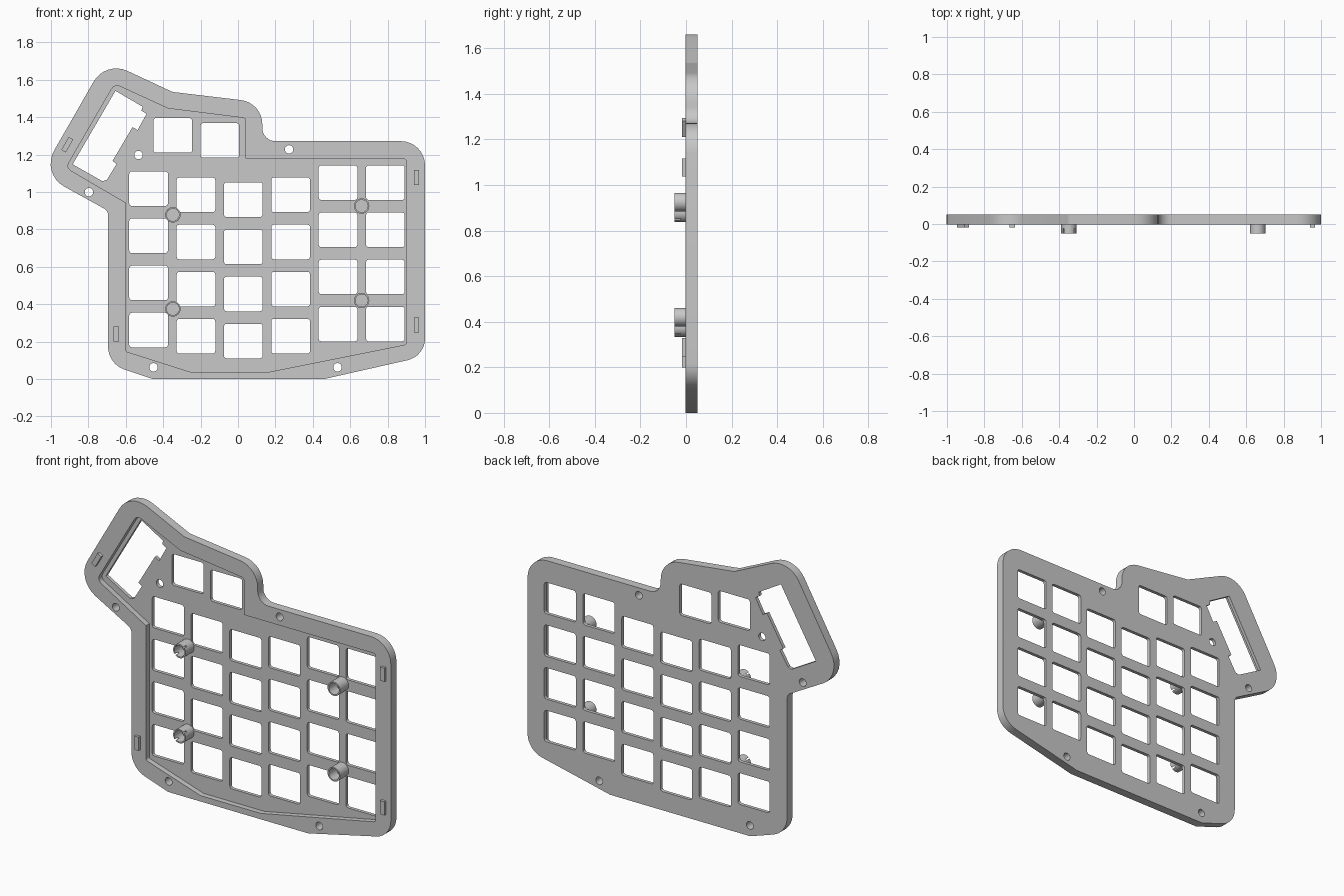
import bpy, bmesh, math
from mathutils import Vector

cube = bpy.data.objects.get("Cube")
if cube:
    bpy.data.objects.remove(cube)

FRONT, BACK = -0.002, 0.05
FLOOR = 0.03          # front surface of the recessed key plate
PEG_TIP = -0.05

grey = bpy.data.materials.new("light grey plastic")
grey.use_nodes = True
colour = (0.58, 0.58, 0.58, 1)
grey.diffuse_color = colour
grey.node_tree.nodes["Principled BSDF"].inputs["Base Color"].default_value = colour


def rounded(corners, steps=8):
    """Outline from (x, z, radius) corners, each replaced by a tangent arc."""
    pts = []
    for i, (x, z, r) in enumerate(corners):
        p = Vector((x, z))
        a = (Vector(corners[i - 1][:2]) - p).normalized()
        b = (Vector(corners[(i + 1) % len(corners)][:2]) - p).normalized()
        if r == 0:
            pts.append(p)
            continue
        half = a.angle(b) / 2
        centre = p + (a + b).normalized() * (r / math.sin(half))
        start = p + a * (r / math.tan(half)) - centre
        end = p + b * (r / math.tan(half)) - centre
        sweep = start.angle_signed(end)
        for k in range(steps + 1):
            t = -sweep * k / steps
            c, s = math.cos(t), math.sin(t)
            pts.append(centre + Vector((start.x * c - start.y * s,
                                        start.x * s + start.y * c)))
    return pts


def box(x, z, w, h, r=0.0, tilt=0.0):
    c, s = math.cos(tilt), math.sin(tilt)
    signs = ((-1, -1), (1, -1), (1, 1), (-1, 1))
    local = [(i * w / 2, j * h / 2) for i, j in signs]
    return rounded([(x + u * c - v * s, z + u * s + v * c, r) for u, v in local], 3)


def circle(x, z, r, n=32):
    return [Vector((x + r * math.cos(math.tau * k / n),
                    z + r * math.sin(math.tau * k / n))) for k in range(n)]


def prisms(name, outlines, y0, y1):
    """One object holding every outline extruded from y0 to y1."""
    bm = bmesh.new()
    for pts in outlines:
        face = bm.faces.new([bm.verts.new((p.x, y0, p.y)) for p in pts])
        out = bmesh.ops.extrude_face_region(bm, geom=[face])
        moved = [g for g in out["geom"] if isinstance(g, bmesh.types.BMVert)]
        bmesh.ops.translate(bm, verts=moved, vec=(0, y1 - y0, 0))
    bmesh.ops.recalc_face_normals(bm, faces=bm.faces)
    mesh = bpy.data.meshes.new(name)
    bm.to_mesh(mesh)
    bm.free()
    mesh.materials.append(grey)
    obj = bpy.data.objects.new(name, mesh)
    bpy.context.collection.objects.link(obj)
    return obj


def select_only(obj):
    bpy.ops.object.select_all(action="DESELECT")
    bpy.context.view_layer.objects.active = obj
    obj.select_set(True)


def cut(obj, cutter):
    select_only(obj)
    mod = obj.modifiers.new("cut", "BOOLEAN")
    mod.operation, mod.solver, mod.object = "DIFFERENCE", "EXACT", cutter
    bpy.ops.object.modifier_apply(modifier=mod.name)
    bpy.data.objects.remove(cutter)


def smooth(obj):
    select_only(obj)
    bpy.ops.object.shade_smooth_by_angle(angle=math.radians(30))


# Case body outline and the recess inside its rim
outline = rounded([
    (-0.455, 0, 0), (0.46, 0, 0), (1, 0.122, 0.12), (1, 1.272, 0.13),
    (0.13, 1.272, 0.07), (0.13, 1.478, 0.13), (-0.35, 1.535, 0.05),
    (-0.708, 1.702, 0.14), (-1.054, 1.098, 0.14), (-0.695, 0.90, 0.04),
    (-0.695, 0.08, 0.13)])
recess = rounded([
    (-0.6, 0.148, 0.015), (-0.245, 0.035, 0), (0.15, 0.035, 0), (0.9, 0.185, 0.015),
    (0.9, 1.178, 0.015), (0.04, 1.178, 0), (0.04, 1.395, 0.015), (-0.375, 1.447, 0),
    (-0.66, 1.578, 0.035), (-0.92, 1.13, 0.03), (-0.6, 0.943, 0)], 4)

# Key openings: six staggered columns of four, plus two thumb keys
tops = (1.018, 0.985, 0.959, 0.985, 1.05, 1.05)
keys = [(-0.478 + 0.2532 * i, top - 0.252 * row)
        for i, top in enumerate(tops) for row in range(4)]
keys += [(-0.349, 1.303), (-0.097, 1.276)]
openings = [box(x, z, 0.207, 0.185, 0.014) for x, z in keys]

# Notched window in the tilted corner
openings.append([Vector(p) for p in (
    (-0.655, 1.541), (-0.51, 1.456), (-0.516, 1.435), (-0.489, 1.418),
    (-0.537, 1.331), (-0.564, 1.347), (-0.671, 1.166), (-0.649, 1.15),
    (-0.701, 1.065), (-0.725, 1.058), (-0.884, 1.148))])

# Screw holes
screws = ((0.273, 1.228), (-0.532, 1.198), (-0.797, 0.999), (-0.452, 0.063), (0.532, 0.063))
openings += [circle(x, z, 0.0225, 24) for x, z in screws]

case = prisms("case_plate", [outline], FRONT, BACK)
cut(case, prisms("recess_cutter", [recess], FRONT - 0.1, FLOOR))
cut(case, prisms("opening_cutter", openings, FRONT - 0.1, BACK + 0.1))
smooth(case)

# Hollow support pegs; the right pair has fine diagonal slots
for side, spots in (("right", ((-0.348, 0.878), (-0.348, 0.375))),
                    ("left", ((0.661, 0.925), (0.661, 0.42)))):
    for level, (x, z) in zip(("upper", "lower"), spots):
        peg = prisms(f"{side}_{level}_peg", [circle(x, z, 0.041)], PEG_TIP, FLOOR + 0.002)
        cut(peg, prisms("bore_cutter", [circle(x, z, 0.033)], PEG_TIP - 0.1, FLOOR - 0.01))
        if side == "right":
            for tilt in (math.pi / 4, -math.pi / 4):
                slot = box(x, z, 0.1, 0.008, 0, tilt)
                cut(peg, prisms("slot_cutter", [slot], PEG_TIP - 0.1, -0.025))
        smooth(peg)

# Locating tabs on the rim
tabs = ((0.955, 1.077, 0), (0.955, 0.288, 0), (-0.651, 0.24, 0), (-0.913, 1.253, -0.52))
for i, (x, z, tilt) in enumerate(tabs):
    prisms(f"rim_tab_{i + 1}", [box(x, z, 0.028, 0.08, 0, tilt)], -0.018, FRONT + 0.005)
